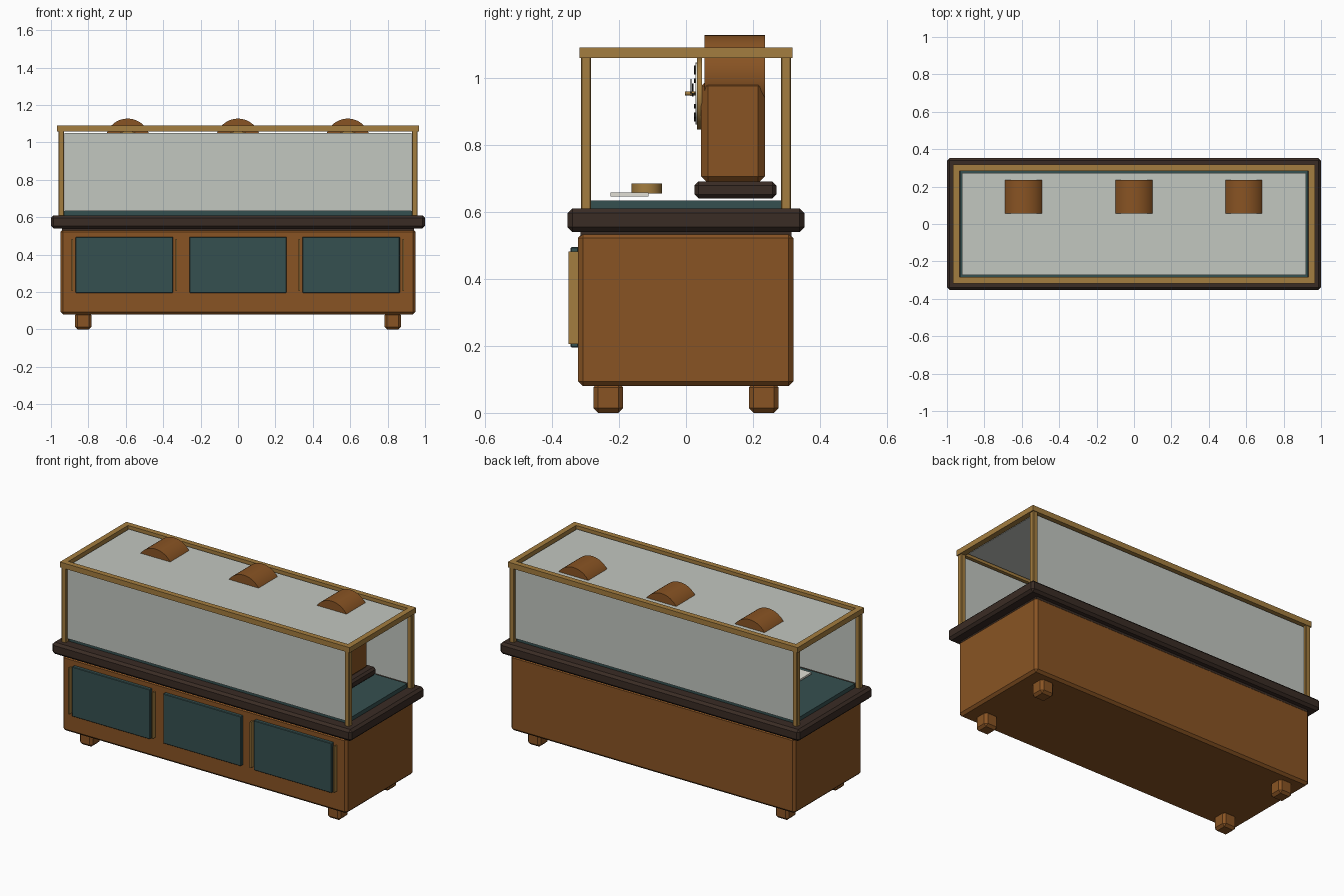
import bpy, math
from mathutils import Matrix

if "Cube" in bpy.data.objects:
    bpy.data.objects.remove(bpy.data.objects["Cube"])


def material(name, rgb):
    m = bpy.data.materials.new(name)
    m.diffuse_color = (*rgb, 1)
    m.use_nodes = True
    m.node_tree.nodes["Principled BSDF"].inputs["Base Color"].default_value = m.diffuse_color
    return m


WOOD = material("warm wood", (0.25, 0.088, 0.017))
DARK = material("dark wood", (0.042, 0.025, 0.018))
TEAL = material("teal felt", (0.036, 0.08, 0.08))
BRASS = material("brass", (0.37, 0.205, 0.05))
GLASS = material("pale glass", (0.54, 0.57, 0.53))
CREAM = material("cream card", (0.75, 0.74, 0.66))
BLACK = material("black", (0.01, 0.01, 0.01))


def finish(ob, name, mat, bevel=0, segments=1):
    ob.name = name
    ob.data.materials.append(mat)
    if bevel:
        mod = ob.modifiers.new("bevel", 'BEVEL')
        mod.width = bevel
        mod.segments = segments
        mod.limit_method = 'ANGLE'
    return ob


def box(name, x, y, z, mat, bevel=0):
    """Box from (min, max) pairs."""
    bpy.ops.mesh.primitive_cube_add(size=1)
    ob = bpy.context.object
    size = [b - a for a, b in (x, y, z)]
    mid = [(a + b) / 2 for a, b in (x, y, z)]
    ob.data.transform(Matrix.Translation(mid) @ Matrix.Diagonal((*size, 1)))
    return finish(ob, name, mat, bevel)


def disc(name, centre, r, depth, mat, axis='Y', sides=32):
    rot = (math.pi / 2, 0, 0) if axis == 'Y' else (0, 0, 0)
    bpy.ops.mesh.primitive_cylinder_add(vertices=sides, radius=r, depth=depth,
                                        location=centre, rotation=rot)
    ob = bpy.context.object
    bpy.ops.object.shade_smooth_by_angle(angle=math.radians(35))
    return finish(ob, name, mat)


def hand(name, cx, cz, angle, start, end, width, y, mat):
    """Thin bar on the clock face, angle measured clockwise from twelve."""
    ob = box(name, (-width / 2, width / 2), (y - 0.002, y + 0.002), (start, end), mat)
    ob.data.transform(Matrix.Translation((cx, 0, cz)) @ Matrix.Rotation(angle, 4, 'Y'))
    return ob


# Cabinet and worktop
box("cabinet_body", (-0.95, 0.95), (-0.322, 0.32), (0.08, 0.536), WOOD, 0.014)
box("worktop_neck", (-0.94, 0.94), (-0.315, 0.315), (0.52, 0.55), DARK)
box("worktop", (-1.0, 1.0), (-0.353, 0.353), (0.54, 0.61), DARK, 0.014)
box("display_deck", (-0.93, 0.93), (-0.285, 0.285), (0.60, 0.634), TEAL)

# Feet
for sx in (-1, 1):
    for sy in (-1, 1):
        cx, cy = sx * 0.827, sy * 0.232
        box("foot", (cx - 0.044, cx + 0.044), (cy - 0.044, cy + 0.044), (0, 0.09), WOOD, 0.014)

# Front panels with brass trim beside the outer two
for cx in (-0.608, 0, 0.605):
    box("front_panel", (cx - 0.26, cx + 0.26), (-0.344, -0.32), (0.195, 0.495), TEAL, 0.003)
    if cx:
        for s in (-1, 1):
            tx = cx + s * 0.278
            box("panel_trim", (tx - 0.004, tx + 0.004), (-0.35, -0.32), (0.205, 0.482),
                BRASS if s else WOOD)

# Brass posts and top rails
for sx in (-1, 1):
    for sy in (-1, 1):
        cx, cy = sx * 0.945, sy * 0.298
        box("corner_post", (cx - 0.015, cx + 0.015), (cy - 0.015, cy + 0.015),
            (0.605, 1.065), BRASS, 0.003)
for s in (-1, 1):
    y = sorted((s * 0.284, s * 0.317))
    x = sorted((s * 0.933, s * 0.967))
    box("long_rail", (-0.967, 0.967), y, (1.058, 1.09), BRASS)
    box("end_rail", x, (-0.284, 0.284), (1.058, 1.09), BRASS)

# Glass panes, ends open
for name, y in (("front_glass", -0.297), ("back_glass", 0.297)):
    box(name, (-0.928, 0.928), (y - 0.004, y + 0.004), (0.632, 1.05), GLASS)
box("top_glass", (-0.92, 0.92), (-0.274, 0.274), (1.067, 1.075), GLASS)

# Three clocks, each with a small brass weight and a card
for cx in (-0.59, 0, 0.587):
    box("clock_base", (cx - 0.15, cx + 0.15), (0.025, 0.27), (0.64, 0.69), DARK, 0.012)
    box("clock_body", (cx - 0.12, cx + 0.12), (0.045, 0.235), (0.685, 0.995), WOOD, 0.02)
    disc("clock_arch", (cx, 0.145, 1.007), 0.12, 0.18, WOOD, sides=48)
    fz = 0.953
    disc("clock_bezel", (cx, 0.04, fz), 0.107, 0.014, BRASS)
    disc("clock_face", (cx, 0.031, fz), 0.092, 0.006, CREAM)
    for i in range(12):
        hand("hour_mark", cx, fz, i * math.tau / 12, 0.068, 0.084, 0.007, 0.026, BLACK)
    hand("hour_hand", cx, fz, math.radians(305), -0.01, 0.045, 0.008, 0.02, BLACK)
    hand("minute_hand", cx, fz, math.radians(55), -0.01, 0.07, 0.006, 0.015, BLACK)
    disc("hand_hub", (cx, 0.013, fz), 0.006, 0.032, BRASS, sides=16)
    box("price_card", (cx - 0.09, cx + 0.09), (-0.225, -0.112), (0.646, 0.657), CREAM)
    disc("brass_weight", (cx, -0.117, 0.67), 0.046, 0.03, BRASS, axis='Z')
